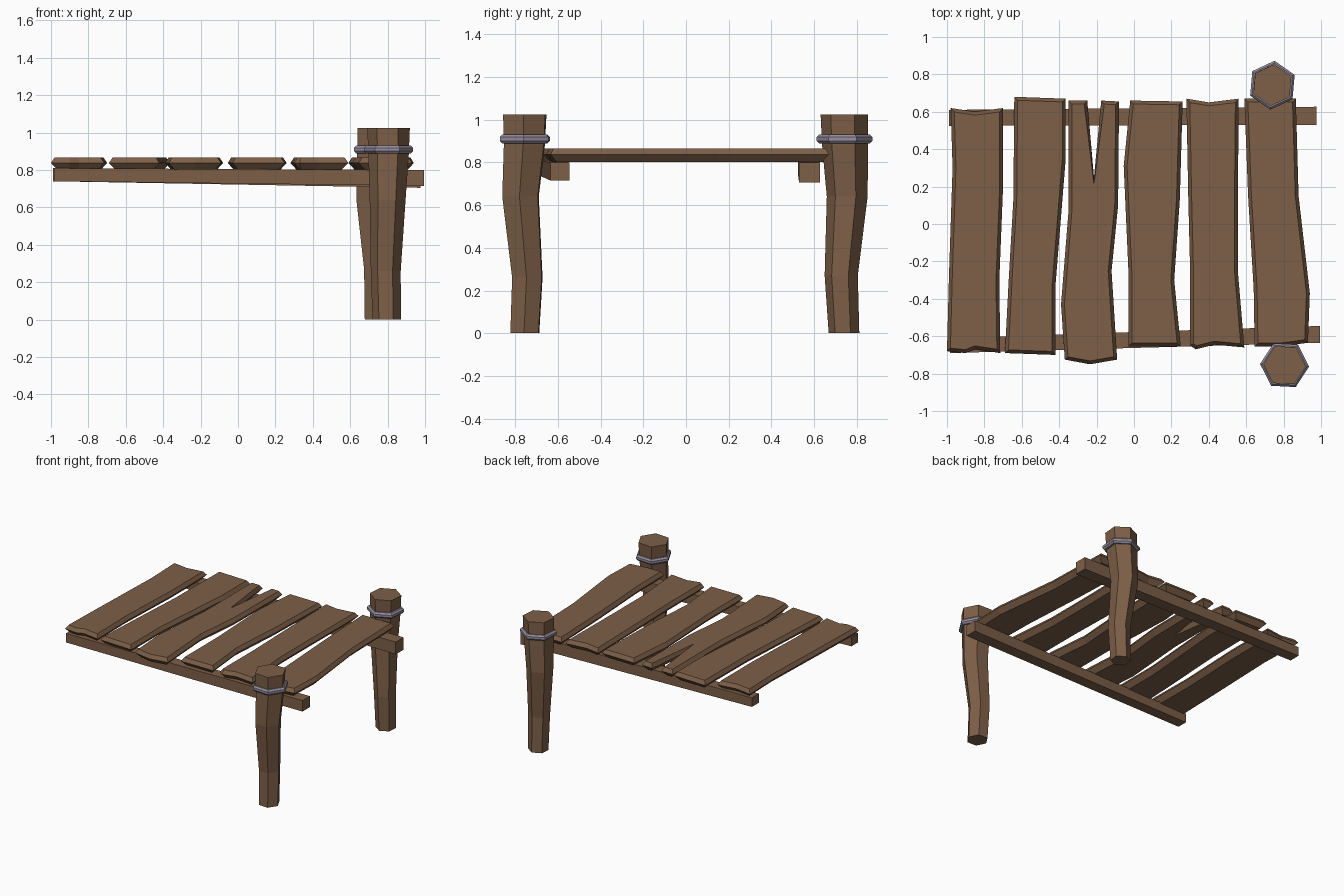
import bpy, bmesh, math
from mathutils import Vector

if "Cube" in bpy.data.objects:
    bpy.data.objects.remove(bpy.data.objects["Cube"])


def material(name, rgb):
    m = bpy.data.materials.new(name)
    m.diffuse_color = (*rgb, 1)
    m.use_nodes = True
    m.node_tree.nodes["Principled BSDF"].inputs["Base Color"].default_value = m.diffuse_color
    return m


WOOD = material("brown wood", (0.205, 0.115, 0.064))
IRON = material("grey iron", (0.30, 0.27, 0.34))


def loft(name, rings, mat, closed=False):
    """Skin equal-length rings of points; cap the ends unless closed into a loop."""
    bm = bmesh.new()
    vr = [[bm.verts.new(p) for p in r] for r in rings]
    n = len(vr[0])
    pairs = list(zip(vr, vr[1:])) + ([(vr[-1], vr[0])] if closed else [])
    for a, b in pairs:
        for i in range(n):
            j = (i + 1) % n
            bm.faces.new((a[i], a[j], b[j], b[i]))
    if not closed:
        bm.faces.new(vr[0][::-1])
        bm.faces.new(vr[-1])
    bmesh.ops.recalc_face_normals(bm, faces=bm.faces)
    me = bpy.data.meshes.new(name)
    bm.to_mesh(me)
    bm.free()
    me.materials.append(mat)
    ob = bpy.data.objects.new(name, me)
    bpy.context.collection.objects.link(ob)
    return ob


def inset(pts, d):
    """Shrink a clockwise outline by d with clamped mitres."""
    out = []
    for i, p in enumerate(pts):
        a = (p - pts[i - 1]).normalized()
        b = (pts[(i + 1) % len(pts)] - p).normalized()
        n = (Vector((a.y, -a.x)) + Vector((b.y, -b.x))).normalized()
        c = max(n.dot(Vector((a.y, -a.x))), 0.45)
        out.append(p + n * d / c)
    return out


def plank(name, outline):
    pts = [Vector(p) for p in outline]
    rings = [[(p.x, p.y, z) for p in inset(pts, d)]
             for z, d in ((0.802, 0.032), (0.838, 0.0), (0.866, 0.018))]
    loft(name, rings, WOOD)


# Deck planks, clockwise outlines seen from above
plank("plank_1", [(-.98, .62), (-.85, .60), (-.70, .62), (-.70, .2), (-.72, -.3),
                  (-.715, -.69), (-.85, -.67), (-.90, -.69), (-1, -.68), (-.99, -.3), (-.97, .3)])
plank("plank_2", [(-.64, .68), (-.365, .67), (-.365, .35), (-.42, -.33), (-.42, -.70),
                  (-.69, -.69), (-.67, -.3), (-.645, .13)])
plank("split_plank_3", [(-.35, .66), (-.25, .66), (-.214, .25), (-.175, .66), (-.08, .655),
                        (-.085, .1), (-.12, -.25), (-.09, -.725), (-.235, -.75),
                        (-.37, -.725), (-.39, -.43), (-.35, .07)])
plank("plank_4", [(-.02, .66), (.26, .655), (.245, .13), (.215, -.3), (.25, -.655),
                  (-.03, -.655), (-.03, -.25), (-.055, .31)])
plank("plank_5", [(.28, .67), (.40, .65), (.56, .67), (.555, .1), (.555, -.25), (.59, -.66),
                  (.43, -.645), (.33, -.67), (.30, -.65), (.30, -.25), (.29, .15)])
plank("plank_6", [(.59, .67), (.865, .67), (.88, .15), (.94, -.37), (.93, -.635),
                  (.78, -.655), (.645, -.655), (.64, -.35), (.61, .15)])


# Support beams: end stations (x, y_min, y_max, z_min, z_max)
def beam(name, ends):
    loft(name, [[(x, y0, z0), (x, y1, z0), (x, y1, z1), (x, y0, z1)]
                for x, y0, y1, z0, z1 in ends], WOOD)


beam("front_beam", [(-.985, -.69, -.61, .74, .81), (.995, -.635, -.545, .715, .80)])
beam("back_beam", [(-.99, .525, .61, .74, .81), (.975, .53, .627, .705, .80)])


# Crooked hexagonal posts with an iron band each
def hexagon(x, y, z, r, turn):
    return [(x + r * math.cos(turn + k * math.pi / 3),
             y + r * math.sin(turn + k * math.pi / 3), z) for k in range(6)]


def post(side, stations, turn):
    turn = math.radians(turn)
    loft(side + "_post", [hexagon(*s, turn) for s in stations], WOOD)
    x, y = stations[-1][:2]
    band = []
    for k in range(8):
        a = math.pi / 8 + k * math.pi / 4
        band.append(hexagon(x, y, 0.91 + 0.023 * math.sin(a), 0.110 + 0.023 * math.cos(a), turn))
    loft(side + "_iron_band", band, IRON, closed=True)


post("front", [(.795, -.755, 0, .076), (.79, -.743, .26, .08), (.80, -.775, .64, .096),
               (.805, -.757, .88, .108), (.805, -.755, 1.025, .114)], -3)
post("back", [(.743, .74, 0, .072), (.745, .727, .27, .078), (.72, .755, .64, .096),
              (.735, .745, .88, .108), (.74, .742, 1.025, .112)], 25)
